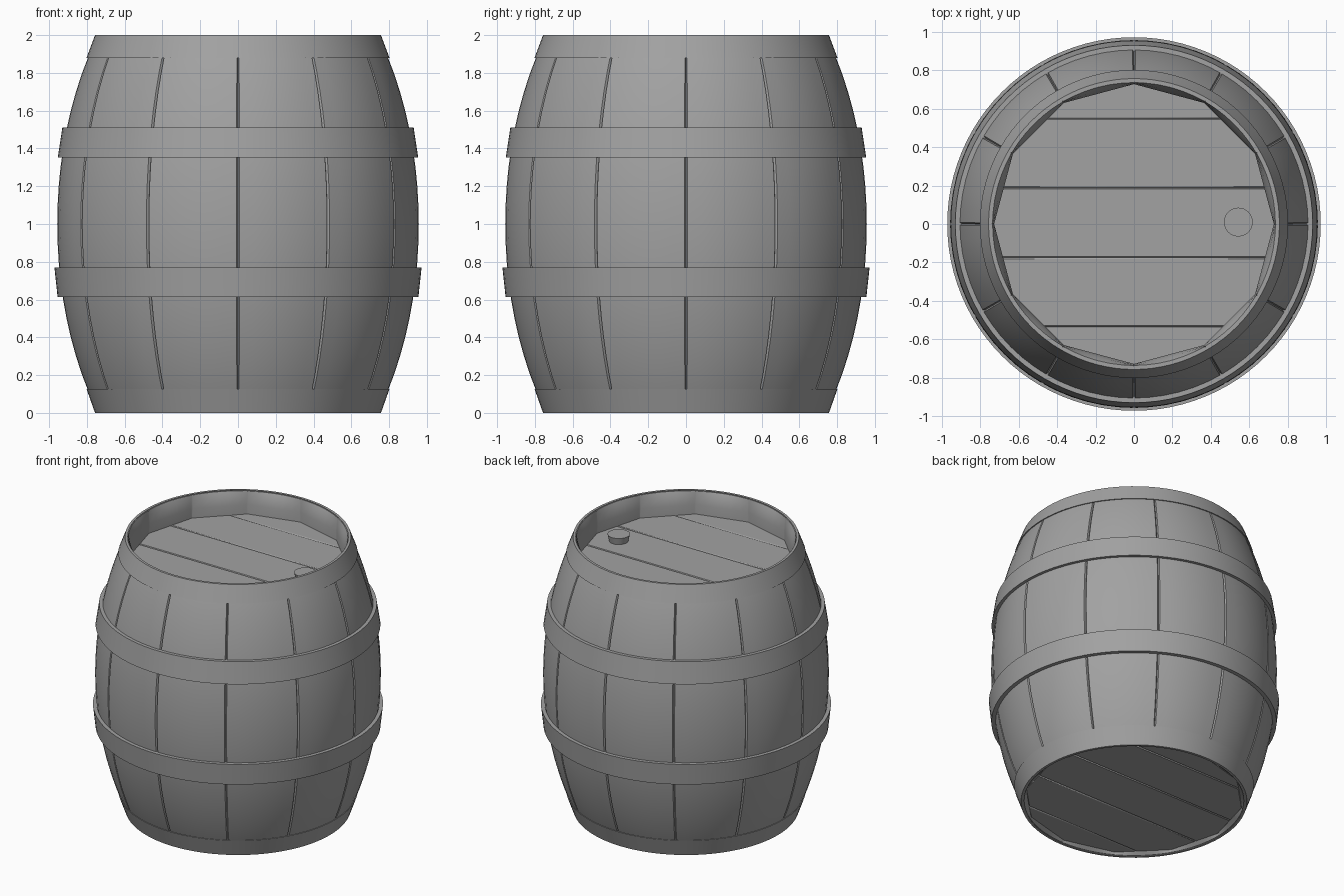
import bpy, bmesh, math
from mathutils import Vector

cube = bpy.data.objects.get("Cube")
if cube:
    bpy.data.objects.remove(cube, do_unlink=True)

# Single plain grey
grey = bpy.data.materials.new("barrel grey")
grey.use_nodes = True
GREY = (0.36, 0.36, 0.36, 1)
grey.diffuse_color = GREY
grey.node_tree.nodes["Principled BSDF"].inputs["Base Color"].default_value = GREY

STAVES = 12
STEP = math.tau / STAVES


def finish(bm, name, angle=25):
    bmesh.ops.recalc_face_normals(bm, faces=bm.faces[:])
    mesh = bpy.data.meshes.new(name)
    bm.to_mesh(mesh)
    bm.free()
    obj = bpy.data.objects.new(name, mesh)
    bpy.context.collection.objects.link(obj)
    mesh.materials.append(grey)
    bpy.ops.object.select_all(action='DESELECT')
    obj.select_set(True)
    bpy.context.view_layer.objects.active = obj
    bpy.ops.object.shade_smooth_by_angle(angle=math.radians(angle))
    return obj


def loft(name, columns):
    """Close a ring of equally long, closed point loops into a solid."""
    bm = bmesh.new()
    grid = [[bm.verts.new(p) for p in col] for col in columns]
    for i, a in enumerate(grid):
        b = grid[(i + 1) % len(grid)]
        for j in range(len(a)):
            k = (j + 1) % len(a)
            bm.faces.new((a[j], b[j], b[k], a[k]))
    return finish(bm, name)


def polar(r, a, z):
    return Vector((r * math.cos(a), r * math.sin(a), z))


def ring(name, section, sides=96):
    return loft(name, [[polar(r, i * math.tau / sides, z) for r, z in section]
                       for i in range(sides)])


# Staves: bulging outside with grooved seams, flat panels inside
def bulge(z):
    t = abs(z - 1)
    return 0.957 - 0.19 * t ** 2 - 0.025 * t ** 4


heights = [0.005] + [i / 10 for i in range(1, 20)] + [1.995]
inner = [(1.995, 0.738, 0), (1.96, 0.734, 0.6), (1.9, 0.73, 1), (1.8, 0.73, 1),
         (0.1, 0.73, 1), (0.03, 0.732, 1), (0.005, 0.738, 0)]
columns = []
for s in range(STAVES):
    for deg in (0, 0.45, 5, 10, 15, 20, 25, 29.55):
        phi = math.radians(deg)
        a = s * STEP + phi
        groove = 0.012 if deg == 0 else 0
        chord = math.cos(STEP / 2) / math.cos(phi - STEP / 2)
        col = [polar(bulge(z) - groove, a, z) for z in heights]
        col += [polar(r * (1 + (chord - 1) * flat) - 0.002, a, z)
                for z, r, flat in inner]
        columns.append(col)
loft("staves", columns)

# Hoops: outer radius and height at the bottom and top edge
hoops = {
    "bottom_rim_hoop": (0.757, 0, 0.802, 0.127, 0.739, 0.775),
    "lower_hoop": (0.955, 0.613, 0.972, 0.77, 0.90, 0.92),
    "upper_hoop": (0.954, 1.353, 0.93, 1.51, 0.92, 0.89),
    "top_rim_hoop": (0.802, 1.88, 0.757, 2, 0.775, 0.739),
}
for name, (r0, z0, r1, z1, in0, in1) in hoops.items():
    ring(name, [(r0, z0), (r1, z1), (in1, z1), (in0, z0)])


# Heads: a twelve-sided disc sawn into planks along x
def plank(name, y0, y1, z, thick, radius):
    bm = bmesh.new()
    base = bm.faces.new([bm.verts.new(polar(radius, i * STEP, z))
                         for i in range(STAVES)])
    ext = bmesh.ops.extrude_face_region(bm, geom=[base])
    top = [v for v in ext["geom"] if isinstance(v, bmesh.types.BMVert)]
    bmesh.ops.translate(bm, verts=top, vec=(0, 0, thick))
    for y, side in ((y0, -1), (y1, 1)):
        if abs(y) < radius:
            geom = bm.verts[:] + bm.edges[:] + bm.faces[:]
            cut = bmesh.ops.bisect_plane(bm, geom=geom, plane_co=(0, y, 0),
                                         plane_no=(0, side, 0), clear_outer=True)
            edges = [e for e in cut["geom_cut"] if isinstance(e, bmesh.types.BMEdge)]
            bmesh.ops.contextual_create(bm, geom=edges)
    obj = finish(bm, name)
    bevel = obj.modifiers.new("worn edges", 'BEVEL')
    bevel.width = 0.007
    bevel.segments = 1


seams = [-1, -0.535, -0.175, 0.188, 0.55, 1]
for head, z, thick, radius in (("top", 1.78, 0.05, 0.745),
                               ("bottom", 0.022, 0.05, 0.738)):
    for i, (y0, y1) in enumerate(zip(seams, seams[1:])):
        plank(f"{head}_plank_{i + 1}", y0, y1, z, thick, radius)

# Bung in the top head
bm = bmesh.new()
bmesh.ops.create_cone(bm, cap_ends=True, segments=32, radius1=0.06,
                      radius2=0.075, depth=0.07)
bung = finish(bm, "bung", 30)
bung.location = (0.543, 0.01, 1.845)
